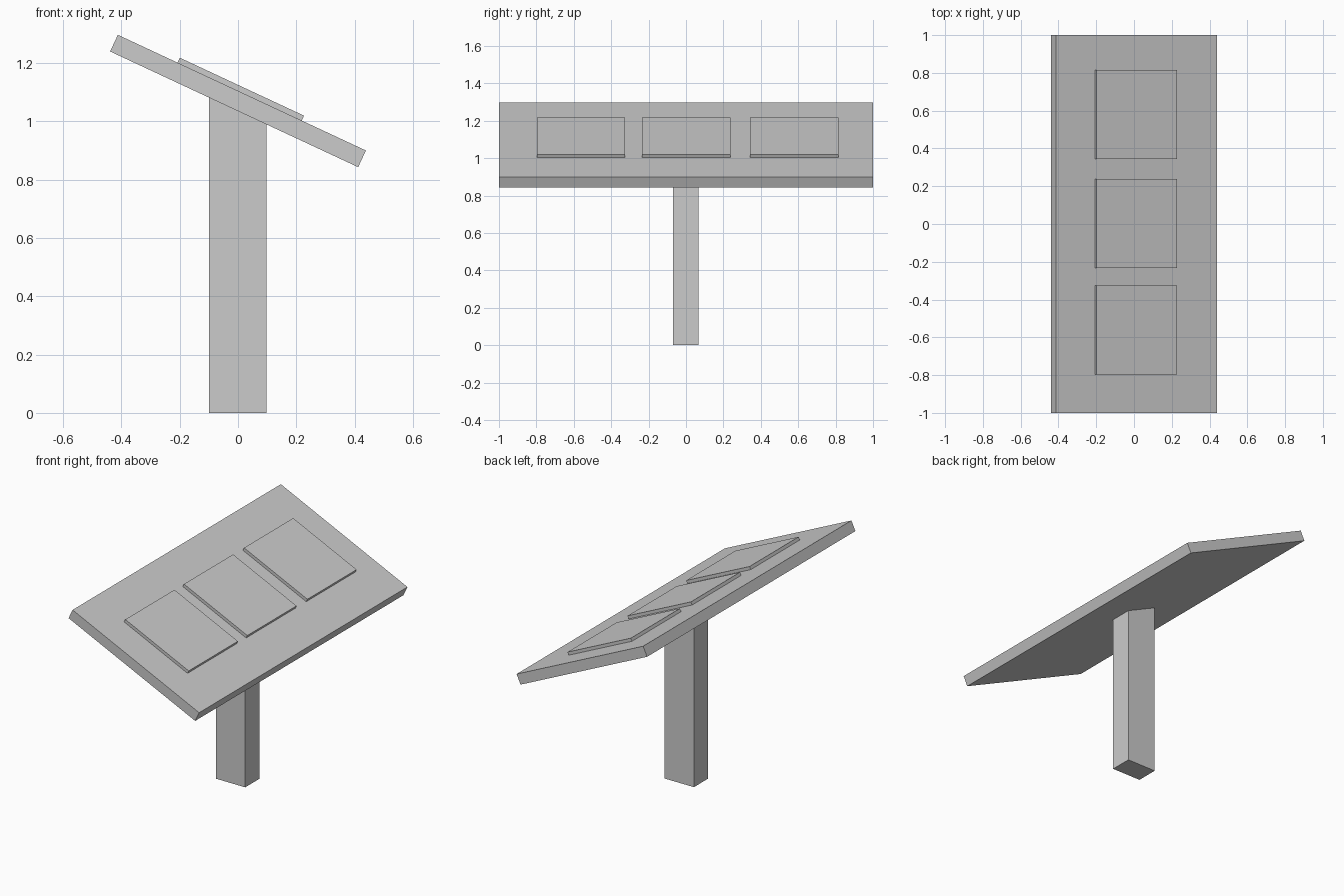
import bpy
from math import radians, tan
from mathutils import Matrix, Vector

if "Cube" in bpy.data.objects:
    bpy.data.objects.remove(bpy.data.objects["Cube"])

TILT = radians(25)
FRAME = Matrix.Translation((0, 0, 1.07)) @ Matrix.Rotation(TILT, 4, 'Y')
THICK = 0.063


def box(name, center, size, matrix=Matrix()):
    bpy.ops.mesh.primitive_cube_add(size=1)
    ob = bpy.context.object
    ob.name = name
    ob.data.transform(matrix @ Matrix.Translation(center) @ Matrix.Diagonal((*size, 1)))
    return ob


# Tilted board
box("board", (0, 0, 0), (0.939, 2.0, THICK), FRAME)

# Three raised panels on the board's upper face
for i, y in enumerate((-0.561, 0.002, 0.579)):
    box(f"panel_{i + 1}", (-0.0085, y, THICK / 2 + 0.0093), (0.47, 0.472, 0.0186), FRAME)

# Post with its top sloped to meet the underside of the board
post = box("post", (-0.001, -0.002, 0.5), (0.197, 0.136, 1.0))
under = FRAME @ Vector((0, 0, -THICK / 2))
for v in post.data.vertices:
    if v.co.z > 0.5:
        v.co.z = under.z - (v.co.x - under.x) * tan(TILT)
